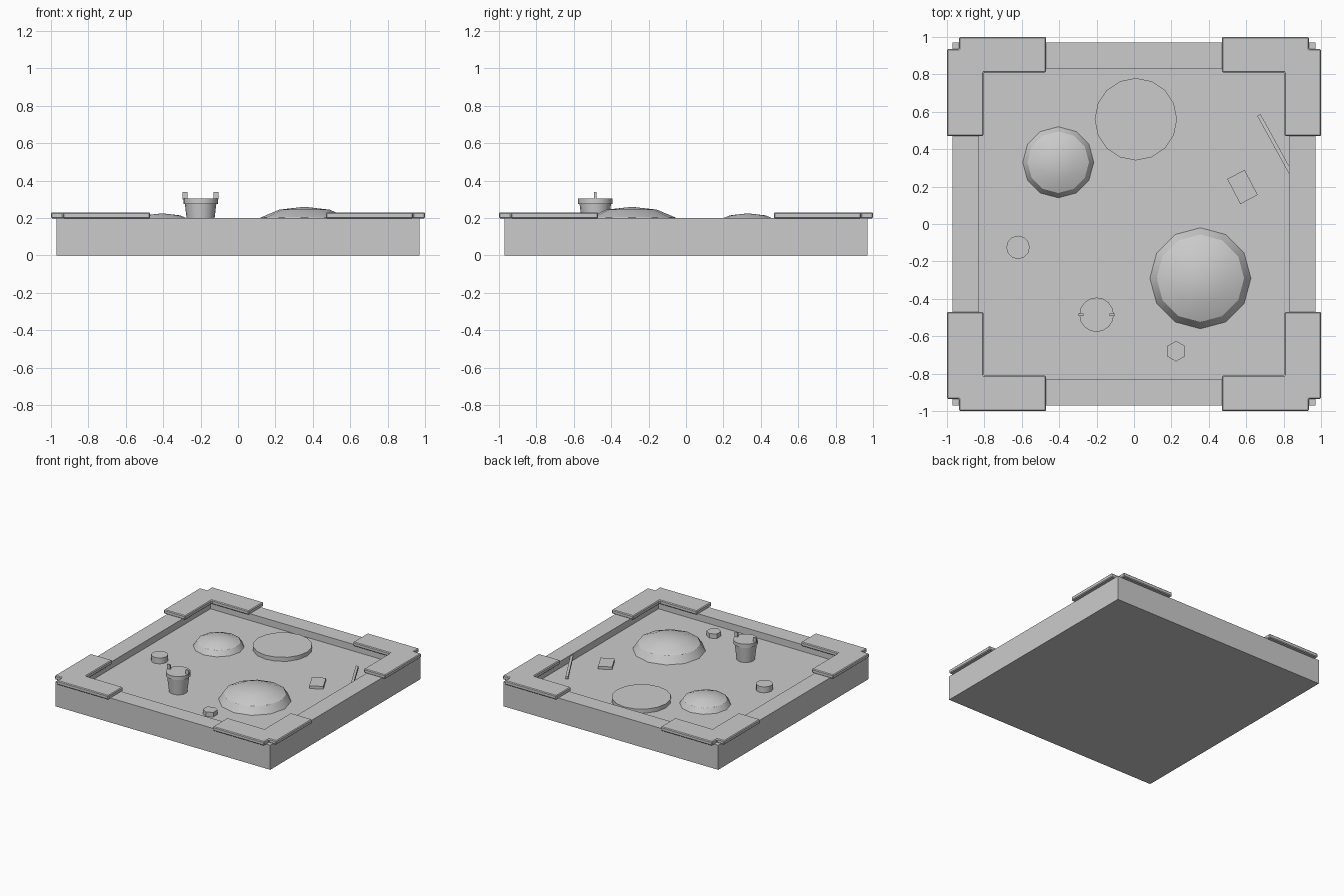
import bpy, bmesh, math
from mathutils import Matrix, Vector

if "Cube" in bpy.data.objects:
    bpy.data.objects.remove(bpy.data.objects["Cube"])

SAND = 0.145   # sand level

grey = bpy.data.materials.new("plain_grey")
grey.diffuse_color = (0.6, 0.6, 0.6, 1)
grey.use_nodes = True
grey.node_tree.nodes["Principled BSDF"].inputs["Base Color"].default_value = grey.diffuse_color


def finish(name, bm, smooth=False):
    bmesh.ops.recalc_face_normals(bm, faces=bm.faces)
    me = bpy.data.meshes.new(name)
    bm.to_mesh(me)
    bm.free()
    me.materials.append(grey)
    ob = bpy.data.objects.new(name, me)
    bpy.context.collection.objects.link(ob)
    if smooth:
        bpy.ops.object.select_all(action='DESELECT')
        ob.select_set(True)
        bpy.context.view_layer.objects.active = ob
        bpy.ops.object.shade_smooth_by_angle(angle=math.radians(31))
    return ob


def box(name, lo, hi):
    lo, hi = Vector(lo), Vector(hi)
    bm = bmesh.new()
    m = Matrix.Translation((lo + hi) / 2) @ Matrix.Diagonal((*(hi - lo), 1))
    bmesh.ops.create_cube(bm, size=1, matrix=m)
    return finish(name, bm)


def lathe(name, centre, profile, sides, turn=0.0, smooth=True):
    """Stack of (radius, z) rings; closed at both ends."""
    bm = bmesh.new()
    rings = []
    for r, z in profile:
        if r == 0:
            rings.append([bm.verts.new((*centre, z))])
            continue
        rings.append([bm.verts.new((centre[0] + r * math.cos(turn + 2 * math.pi * i / sides),
                                    centre[1] + r * math.sin(turn + 2 * math.pi * i / sides), z))
                      for i in range(sides)])
    for a, b in zip(rings, rings[1:]):
        for i in range(sides):
            j = (i + 1) % sides
            bm.faces.new((a[i], a[j], b[0]) if len(b) == 1 else (a[i], a[j], b[j], b[i]))
    for ring in (rings[0], rings[-1]):
        if len(ring) > 2:
            bm.faces.new(ring)
    return finish(name, bm, smooth)


def dome(name, centre, r, h):
    steps = [math.radians(a) for a in (0, 30, 60)]
    lathe(name, centre, [(r * math.cos(a), SAND + h * math.sin(a)) for a in steps]
          + [(0, SAND + h)], 12)


# Sand bed and the four frame boards
box("sand_bed", (-0.83, -0.83, 0), (0.83, 0.83, SAND))
for s, side in ((-1, "front"), (1, "back")):
    y0, y1 = sorted((s * 0.83, s * 0.97))
    box(side + "_board", (-0.97, y0, 0), (0.97, y1, 0.2))
for s, side in ((-1, "left"), (1, "right")):
    x0, x1 = sorted((s * 0.83, s * 0.97))
    box(side + "_board", (x0, -0.83, 0), (x1, 0.83, 0.2))

# L-shaped corner seats with a notch at the outer corner
outline = [(0.47, 0.81), (0.805, 0.81), (0.805, 0.47), (1.0, 0.47),
           (1.0, 0.935), (0.935, 0.935), (0.935, 1.0), (0.47, 1.0)]
for sx in (-1, 1):
    for sy in (-1, 1):
        bm = bmesh.new()
        face = bm.faces.new([bm.verts.new((sx * x, sy * y, 0.197)) for x, y in outline])
        ext = bmesh.ops.extrude_face_region(bm, geom=[face])
        bmesh.ops.translate(bm, vec=(0, 0, 0.033),
                            verts=[v for v in ext["geom"] if isinstance(v, bmesh.types.BMVert)])
        seat = finish("corner_seat", bm)
        bev = seat.modifiers.new("soft_edges", 'BEVEL')
        bev.width = 0.006
        bev.segments = 1

# Sand mounds and flat sand cakes
dome("large_mound", (0.355, -0.29), 0.27, 0.115)
dome("small_mound", (-0.405, 0.33), 0.19, 0.08)
lathe("flat_disc", (0.01, 0.56), [(0.22, SAND - 0.01), (0.22, 0.178)], 16)
lathe("round_cake", (-0.62, -0.125), [(0.0625, SAND - 0.01), (0.0625, 0.193)], 12)
lathe("hexagon_cake", (0.225, -0.68), [(0.055, SAND - 0.01), (0.055, 0.182)], 6,
      math.pi / 2, False)

# Bucket with a rim and two handle lugs
lathe("bucket", (-0.2, -0.485), [(0.068, SAND - 0.005), (0.084, 0.275), (0.092, 0.275),
                                (0.092, 0.305)], 16)
for s in (-1, 1):
    x = -0.2 + s * 0.083
    box("handle_lug", (x - 0.014, -0.491, 0.30), (x + 0.014, -0.479, 0.34))


def bar(name, start, end, width, thick):
    """Box laid along a line between two points."""
    a, b = Vector(start), Vector(end)
    d = b - a
    rot = d.to_track_quat('X', 'Z').to_matrix().to_4x4()
    bm = bmesh.new()
    bmesh.ops.create_cube(bm, size=1, matrix=Matrix.Translation((a + b) / 2) @ rot
                          @ Matrix.Diagonal((d.length, width, thick, 1)))
    finish(name, bm)


# Spade blade and its loose handle resting against the board
bar("spade_blade", (0.545, 0.265, 0.155), (0.615, 0.131, 0.155), 0.105, 0.025)
bar("spade_handle", (0.668, 0.582, 0.165), (0.845, 0.26, 0.182), 0.02, 0.02)
